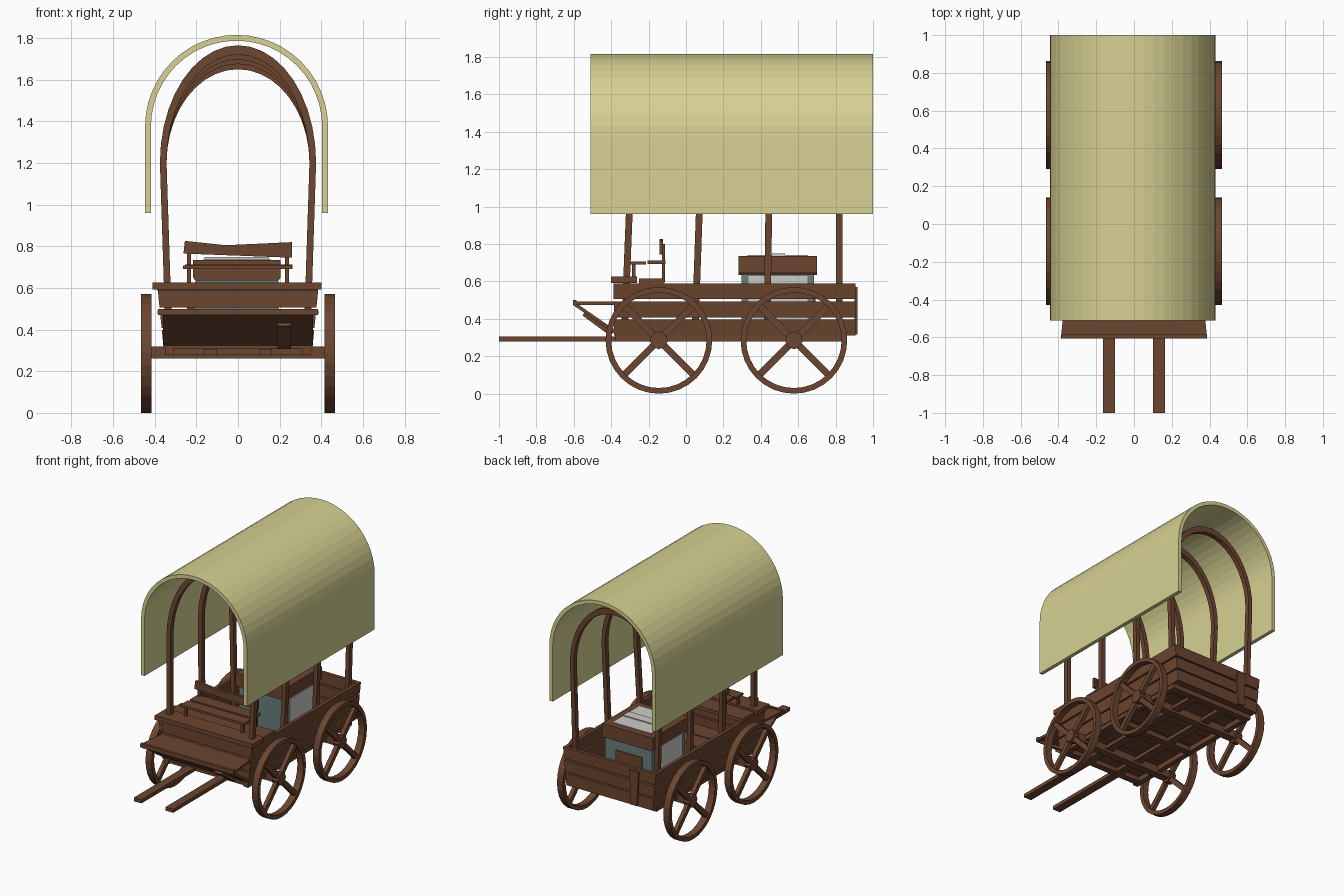
import bpy, bmesh, math
from mathutils import Vector, Matrix

if "Cube" in bpy.data.objects:
    bpy.data.objects.remove(bpy.data.objects["Cube"])


def material(name, rgb):
    m = bpy.data.materials.new(name)
    m.diffuse_color = (*rgb, 1)
    m.use_nodes = True
    m.node_tree.nodes["Principled BSDF"].inputs["Base Color"].default_value = m.diffuse_color
    return m


WOOD = material("brown wood", (0.150, 0.060, 0.030))
CANVAS = material("cream canvas", (0.68, 0.64, 0.29))
TEAL = material("grey teal", (0.14, 0.21, 0.21))
PALE = material("pale grey", (0.60, 0.60, 0.57))

# axis -> function turning a profile point (u, v) and a depth w into x, y, z
MAP = {'x': lambda u, v, w: (w, u, v),
       'y': lambda u, v, w: (u, w, v),
       'z': lambda u, v, w: (u, v, w)}


def finish(name, bm, mat):
    bmesh.ops.recalc_face_normals(bm, faces=bm.faces)
    me = bpy.data.meshes.new(name)
    bm.to_mesh(me)
    bm.free()
    me.materials.append(mat)
    ob = bpy.data.objects.new(name, me)
    bpy.context.collection.objects.link(ob)
    return ob


def prism(name, pts, axis, a, b, mat=WOOD):
    """Extrude a convex profile along an axis."""
    bm, f = bmesh.new(), MAP[axis]
    lo = [bm.verts.new(f(u, v, a)) for u, v in pts]
    hi = [bm.verts.new(f(u, v, b)) for u, v in pts]
    bm.faces.new(lo)
    bm.faces.new(hi)
    n = len(pts)
    for i in range(n):
        j = (i + 1) % n
        bm.faces.new((lo[i], lo[j], hi[j], hi[i]))
    return finish(name, bm, mat)


def box(name, x, y, z, mat=WOOD):
    return prism(name, [(x[0], y[0]), (x[1], y[0]), (x[1], y[1]), (x[0], y[1])],
                 'z', z[0], z[1], mat)


def beam(name, p, q, width, thick, mat=WOOD):
    """Square bar between two points; width runs along x when possible."""
    p, q = Vector(p), Vector(q)
    d = (q - p).normalized()
    side = Vector((1, 0, 0))
    up = d.cross(side).normalized()
    bm = bmesh.new()
    bmesh.ops.create_cube(bm, size=1)
    m = Matrix((side * width, up * thick, q - p)).transposed().to_4x4()
    bm.transform(Matrix.Translation((p + q) / 2) @ m)
    return finish(name, bm, mat)


def strip(name, outer, inner, axis, a, b, mat=WOOD, closed=False, lean=0):
    """Band between two matching paths, given depth; lean shifts y with height."""
    bm, f = bmesh.new(), MAP[axis]
    rows = []
    for o, i in zip(outer, inner):
        rows.append([bm.verts.new(f(u, v, w + lean * (v - 0.6)))
                     for (u, v), w in ((o, a), (o, b), (i, b), (i, a))])
    n = len(rows)
    for k in range(n if closed else n - 1):
        r, s = rows[k], rows[(k + 1) % n]
        for c in range(4):
            d = (c + 1) % 4
            bm.faces.new((r[c], r[d], s[d], s[c]))
    if not closed:
        bm.faces.new(rows[0])
        bm.faces.new(rows[-1])
    return finish(name, bm, mat)


def arch(cx, foot_x, foot_z, cz, rx, rz, n):
    arc = [(cx + rx * math.cos(math.pi * i / n), cz + rz * math.sin(math.pi * i / n))
           for i in range(n + 1)]
    return [(cx + foot_x, foot_z)] + arc + [(cx - foot_x, foot_z)]


# Canvas cover
strip("canvas_cover", arch(-0.007, 0.439, 0.96, 1.376, 0.439, 0.439, 24),
      arch(-0.007, 0.411, 0.96, 1.376, 0.411, 0.411, 24), 'y', -0.51, 1.0, CANVAS)

# Hoops under the cover
for y, top, lean in ((-0.318, 1.765, 0.04), (0.058, 1.742, 0.035),
                     (0.437, 1.72, 0.015), (0.82, 1.695, 0.0)):
    strip("hoop", arch(0, 0.347, 0.34, 1.2, 0.375, top - 1.2, 20),
          arch(0, 0.315, 0.34, 1.2, 0.343, top - 1.245, 20),
          'y', y - 0.018, y + 0.018, lean=lean)

# Side boards, flared outward
def flare(z):
    return 0.357 + (z - 0.31) * 0.10

LEVELS = ((0.31, 0.397), (0.408, 0.493), (0.505, 0.59))
for s in (-1, 1):
    for k, (z0, z1) in enumerate(LEVELS):
        prism("side_board", [(s * flare(z0), z0), (s * flare(z1), z1),
                             (s * (flare(z1) - 0.025), z1), (s * (flare(z0) - 0.025), z0)],
              'y', -0.375 - 0.006 * k, 0.89 + 0.005 * k)
    box("sill", sorted((s * 0.31, s * 0.35)), (-0.38, 0.85), (0.278, 0.315))

# End boards
for y0, y1 in ((-0.385, -0.36), (0.88, 0.905)):
    for z0, z1 in LEVELS:
        a, b = flare(z0), flare(z1)
        prism("end_board", [(-a, z0), (a, z0), (b, z1), (-b, z1)], 'y', y0, y1)
prism("tailgate_bracket", [(-0.235, 0.315), (-0.185, 0.315), (-0.172, 0.57), (-0.248, 0.57)],
      'y', 0.90, 0.918)

# Floor planks
for k in range(8):
    y = -0.37 + k * 0.157
    box("floor_plank", (-0.35, 0.35), (y, y + 0.147), (0.315, 0.335))

# Shafts running under the floor, and cross bars
for s in (-1, 1):
    box("shaft", sorted((s * 0.10, s * 0.163)), (-1.0, 0.84), (0.278, 0.305))
for y in (-0.145, 0.577):
    box("axle", (-0.42, 0.42), (y - 0.03, y + 0.03), (0.26, 0.318))
for y in (-0.34, 0.21, 0.82):
    box("cross_bar", (-0.34, 0.34), (y - 0.025, y + 0.025), (0.28, 0.315))

# Wheels
R, CZ = 0.285, 0.285
for cy in (-0.145, 0.577):
    for s in (-1, 1):
        x0, x1 = sorted((s * 0.415, s * 0.465))

        def circle(r, n):
            return [(cy + r * math.cos(2 * math.pi * i / n),
                     CZ + r * math.sin(2 * math.pi * i / n)) for i in range(n)]

        strip("wheel_rim", circle(R, 32), circle(R - 0.03, 32), 'x', x0, x1, closed=True)
        prism("wheel_hub", circle(0.048, 8), 'x', x0, x1)
        for k in range(4):
            a = math.pi / 4 + k * math.pi / 2
            d = Vector((0, math.cos(a), math.sin(a)))
            c = Vector((s * 0.44, cy, CZ))
            beam("wheel_spoke", c + d * 0.03, c + d * 0.265, 0.03, 0.036)

# Footboard with its slanted support
prism("footboard", [(-0.387, -0.605), (0.387, -0.605), (0.365, -0.38), (-0.365, -0.38)],
      'z', 0.475, 0.492)
box("footboard_lip", (-0.385, 0.385), (-0.605, -0.585), (0.470, 0.500))
beam("footboard_support", (0, -0.59, 0.475), (0, -0.38, 0.33), 0.72, 0.018)
beam("support_bracket", (0.222, -0.545, 0.43), (0.222, -0.395, 0.32), 0.065, 0.03)

# Driver's deck
box("deck_front_plank", (-0.41, 0.40), (-0.40, -0.262), (0.592, 0.625))
box("deck_rear_plank", (-0.39, 0.385), (-0.252, -0.115), (0.588, 0.615))

# Bench
box("bench_front_plank", (-0.265, 0.262), (-0.30, -0.215), (0.690, 0.707))
box("bench_rear_plank", (-0.255, 0.262), (-0.205, -0.11), (0.692, 0.712))
prism("bench_back", [(-0.262, 0.765), (0.26, 0.745), (0.26, 0.82), (-0.06, 0.805),
                     (-0.255, 0.826)], 'y', -0.143, -0.122)
for x in (-0.235, 0.235):
    box("bench_post", (x - 0.01, x + 0.01), (-0.128, -0.112), (0.60, 0.80))
    box("bench_leg", (x - 0.01, x + 0.01), (-0.29, -0.27), (0.61, 0.69))

# Chest
box("chest_body", (-0.20, 0.19), (0.297, 0.685), (0.335, 0.64), TEAL)
prism("chest_lid", [(-0.205, 0.635), (0.195, 0.635), (0.205, 0.65), (0.205, 0.735),
                    (-0.215, 0.735), (-0.215, 0.65)], 'y', 0.28, 0.70)
box("chest_top_panel", (-0.165, 0.155), (0.33, 0.65), (0.732, 0.740), PALE)
box("chest_top_handle", (-0.16, 0.15), (0.46, 0.53), (0.738, 0.748), PALE)
for x0, x1 in ((-0.207, -0.199), (0.189, 0.197)):
    box("chest_side_panel", (x0, x1), (0.335, 0.65), (0.37, 0.63), PALE)
box("chest_latch_plate", (-0.12, 0.10), (0.684, 0.693), (0.42, 0.56))
